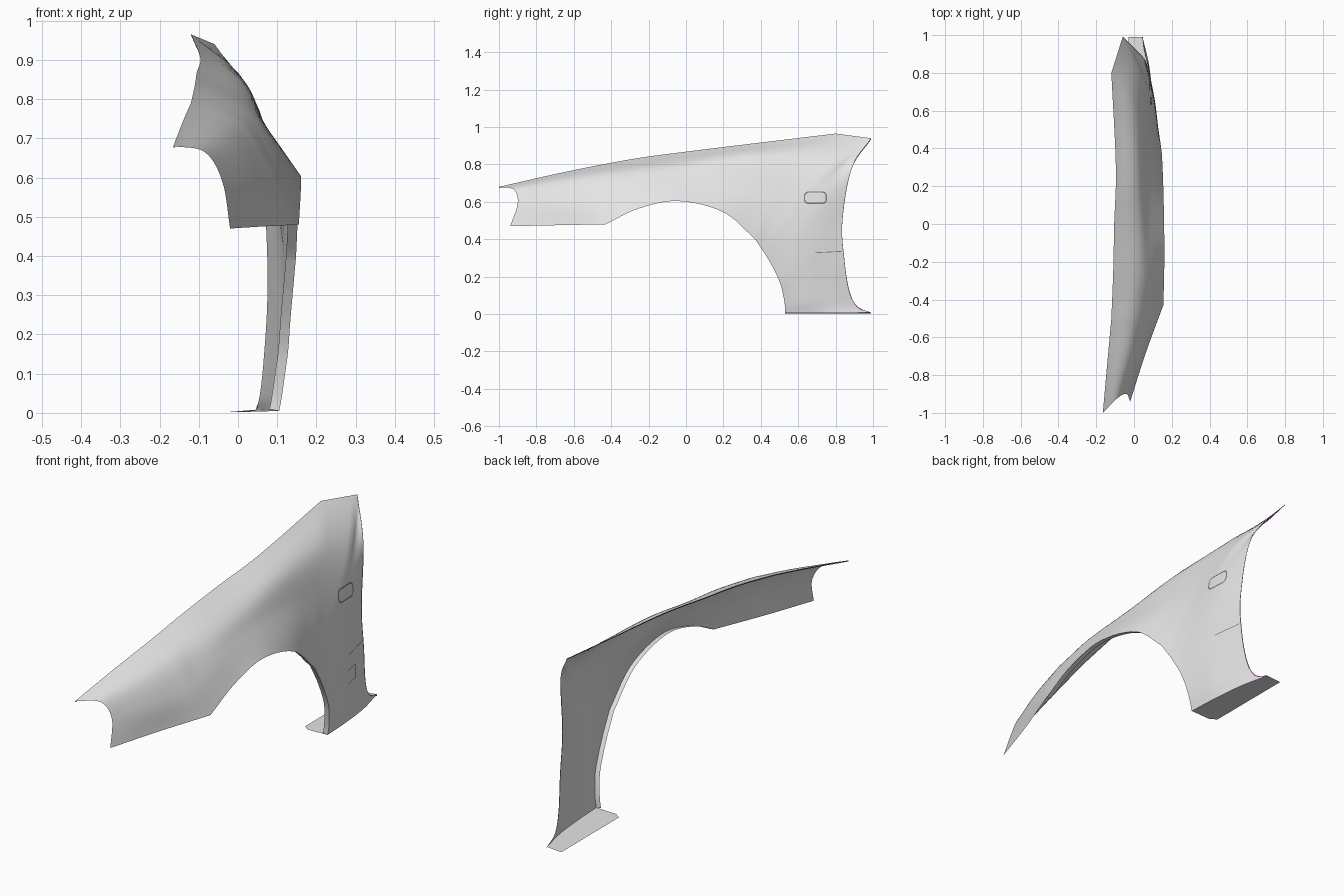
import bpy, bmesh, math
from mathutils import Vector
from mathutils.bvhtree import BVHTree

cube = bpy.data.objects.get("Cube")
if cube:
    bpy.data.objects.remove(cube)


def material(name, rgb):
    m = bpy.data.materials.new(name)
    m.use_nodes = True
    m.diffuse_color = (*rgb, 1)
    m.node_tree.nodes["Principled BSDF"].inputs["Base Color"].default_value = (*rgb, 1)
    return m


GREY = material("light grey paint", (0.78, 0.78, 0.78))
DARK = material("dark gap", (0.2, 0.2, 0.2))
MAGENTA = material("magenta edge", (0.55, 0.1, 0.55))


def build(name, bm, mat):
    """Turn a bmesh into an object whose faces look outward (+x)."""
    bm.normal_update()
    if sum(f.normal.x * f.calc_area() for f in bm.faces) < 0:
        bmesh.ops.reverse_faces(bm, faces=bm.faces[:])
    mesh = bpy.data.meshes.new(name)
    bm.to_mesh(mesh)
    bm.free()
    mesh.materials.append(mat)
    ob = bpy.data.objects.new(name, mesh)
    bpy.context.collection.objects.link(ob)
    bpy.ops.object.select_all(action="DESELECT")
    ob.select_set(True)
    bpy.context.view_layer.objects.active = ob
    bpy.ops.object.shade_smooth_by_angle(angle=math.radians(35))
    return ob


def loft(name, rows, mat, closed=False):
    """Skin a list of equally long point rows with quads."""
    bm = bmesh.new()
    grid = [[bm.verts.new(p) for p in row] for row in rows]
    n = len(grid[0])
    for a, b in zip(grid, grid[1:]):
        for i in range(n if closed else n - 1):
            j = (i + 1) % n
            bm.faces.new((a[i], a[j], b[j], b[i]))
    return build(name, bm, mat)


def spline(points, steps):
    """Smooth curve through all the points."""
    p = [2 * points[0] - points[1], *points, 2 * points[-1] - points[-2]]
    out = []
    for a, b, c, d in zip(p, p[1:], p[2:], p[3:]):
        for s in range(steps):
            t = s / steps
            out.append(b + (c - a) * t / 2 + (2 * a - 5 * b + 4 * c - d) * t * t / 2
                       + (3 * b - a - 3 * c + d) * t ** 3 / 2)
    return out + [points[-1]]


STEPS = 6
CORNERS = [0, 2, 6, 7, 13]


def guide(points):
    """Spline along the panel, broken at the hard corners."""
    pts = [Vector(p) for p in points]
    out = []
    for a, b in zip(CORNERS, CORNERS[1:]):
        out += spline(pts[a:b + 1], STEPS)[:-1]
    return out + [pts[-1]]


# guide curves from front edge, over the wheel, to the sill
outer = guide([(-.165, -1, .68), (-.14, -.72, .744), (-.12, -.5, .79), (-.11, -.25, .835),
               (-.105, 0, .868), (-.096, .3, .905), (-.12, .8, .965), (-.06, .99, .94),
               (.045, .885, .78), (.07, .836, .5), (.075, .846, .3), (.065, .872, .13),
               (.055, .915, .042), (.045, .99, .008)])
shoulder = guide([(-.085, -.92, .665), (-.03, -.7, .705), (.01, -.48, .74), (.02, -.25, .775),
                  (.022, 0, .8), (.022, .3, .835), (.02, .62, .84), (.055, .77, .77),
                  (.085, .74, .62), (.095, .73, .42), (.092, .75, .26), (.085, .78, .1),
                  (.08, .81, .04), (.08, .84, .006)])
flare = guide([(-.04, -.9, .59), (.035, -.69, .6), (.085, -.5, .62), (.09, -.28, .69),
               (.085, 0, .71), (.08, .3, .69), (.09, .47, .62), (.105, .55, .52),
               (.113, .59, .42), (.115, .62, .3), (.112, .64, .19), (.107, .66, .075),
               (.1, .68, .03), (.097, .68, .005)])
lip = guide([(-.02, -.94, .47), (.06, -.69, .475), (.155, -.43, .48), (.16, -.25, .565),
             (.16, -.04, .604), (.155, .2, .545), (.148, .37, .4), (.14, .43, .31),
             (.133, .475, .23), (.128, .505, .16), (.12, .52, .1), (.113, .528, .05),
             (.108, .53, .02), (.105, .53, .005)])

# main fender skin
columns = [spline(list(c), 7) for c in zip(outer, shoulder, flare, lip)]
panel = loft("fender_panel", columns, GREY)

# folded lip around the wheel arch
arch = lip[CORNERS[1] * STEPS:]
loft("wheel_arch_lip", [arch, [p + Vector((-.025, 0, .004)) for p in arch]], GREY)

# thin folded flange along the hood and door edges
loft("hood_and_door_flange", [outer, [p + Vector((.002, 0, -.006)) for p in outer]], MAGENTA)

# flat mounting flange under the sill
sill = columns[-1]
inner = [Vector((-.03 + (.03 if i == len(sill) - 1 else 0), max(p.y, .53), .002))
         for i, p in enumerate(sill)]
loft("sill_flange", [sill, inner], GREY)

# details are laid on the skin
tree = BVHTree.FromPolygons([v.co for v in panel.data.vertices],
                            [p.vertices for p in panel.data.polygons])


def on_skin(y, z, lift=.002):
    hit = tree.ray_cast(Vector((1, y, z)), Vector((-1, 0, 0)))[0]
    return Vector(((hit.x if hit else .08) + lift, y, z))


def slot(cy, cz, half_w, half_h, r, lift):
    """Rounded rectangle projected on the skin."""
    pts = []
    for k in range(24):
        a = math.tau * (k + .5) / 24
        sy = math.copysign(half_w - r, math.cos(a))
        sz = math.copysign(half_h - r, math.sin(a))
        pts.append(on_skin(cy + sy + r * math.cos(a), cz + sz + r * math.sin(a), lift))
    return pts


# side marker: gap ring with raised inner pad
loft("marker_gap", [slot(.692, .622, .062, .034, .026, .002),
                    slot(.692, .622, .055, .027, .02, .002)], DARK, closed=True)

# trim seam
seam_y = [.69 + .145 * i / 8 for i in range(9)]
loft("trim_seam", [[on_skin(y, .326 + .05 * (y - .69) + dz) for y in seam_y]
                   for dz in (0, .004)], DARK)

# small square pad
pad = [[on_skin(.72 + dy, .225 + dz, .004) for dy in (-.036, 0, .036)]
       for dz in (-.034, 0, .034)]
loft("square_pad", pad, GREY)
